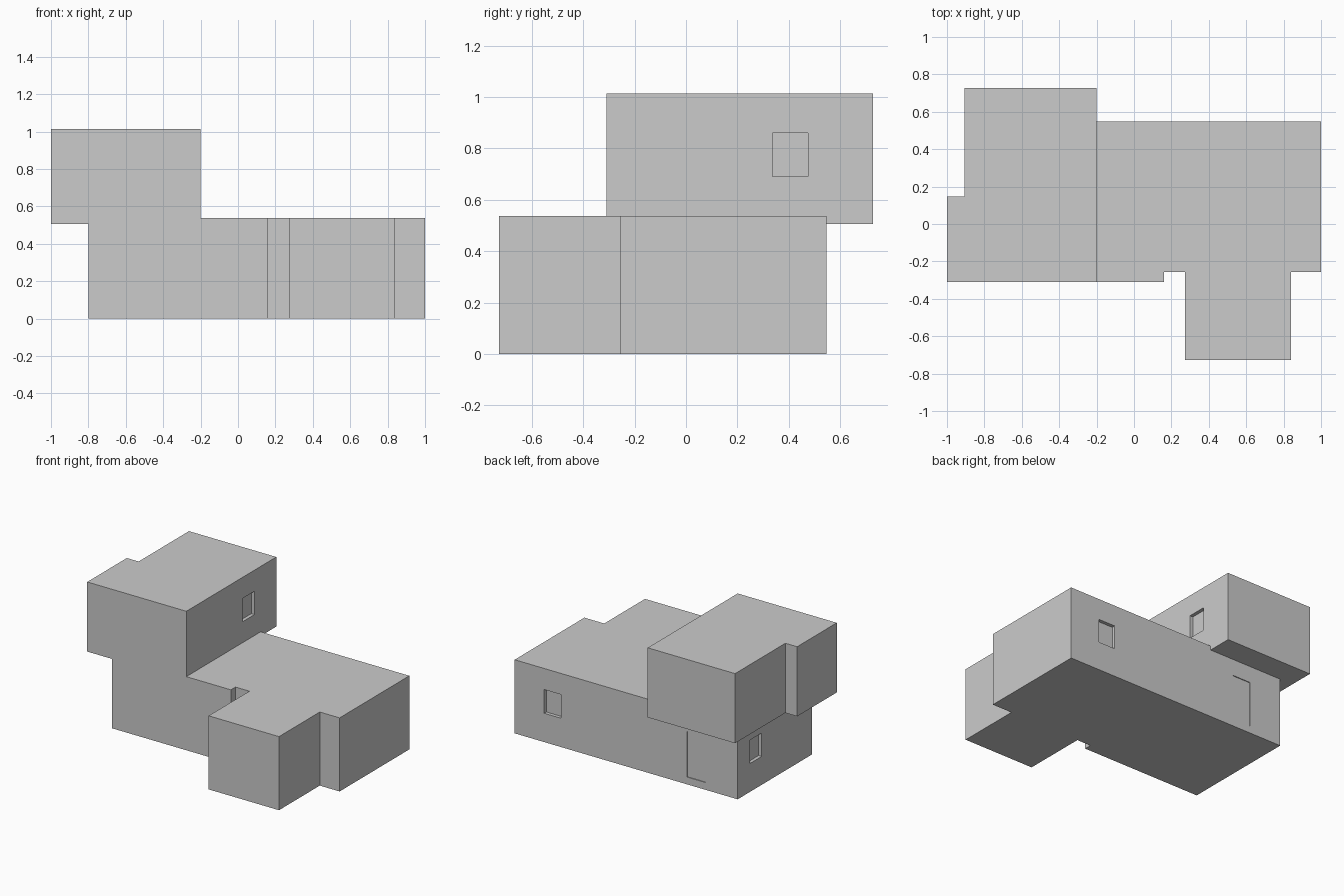
import bpy, bmesh

if "Cube" in bpy.data.objects:
    bpy.data.objects.remove(bpy.data.objects["Cube"])


def prism(name, outline, z0, z1):
    """Extrude a counter-clockwise floor plan from z0 to z1."""
    bm = bmesh.new()
    base = bm.faces.new([bm.verts.new((x, y, z0)) for x, y in outline])
    top = bmesh.ops.extrude_face_region(bm, geom=[base])["geom"]
    bmesh.ops.translate(bm, vec=(0, 0, z1 - z0),
                        verts=[v for v in top if isinstance(v, bmesh.types.BMVert)])
    bmesh.ops.recalc_face_normals(bm, faces=bm.faces)
    mesh = bpy.data.meshes.new(name)
    bm.to_mesh(mesh)
    bm.free()
    ob = bpy.data.objects.new(name, mesh)
    bpy.context.collection.objects.link(ob)
    return ob


def combine(target, other, operation):
    """Apply an exact boolean and remove the helper object."""
    mod = target.modifiers.new(operation, 'BOOLEAN')
    mod.operation, mod.solver, mod.object = operation, 'EXACT', other
    bpy.context.view_layer.objects.active = target
    bpy.ops.object.modifier_apply(modifier=mod.name)
    bpy.data.objects.remove(other)


def recess(target, x, y, z):
    """Cut a box-shaped recess given as x, y and z ranges."""
    plan = [(x[0], y[0]), (x[1], y[0]), (x[1], y[1]), (x[0], y[1])]
    cutter = prism("recess_cutter", plan, *z)
    cutter.hide_render = True
    combine(target, cutter, 'DIFFERENCE')


# Ground floor with the projecting front wing
house = prism("house", [(-0.80, -0.31), (0.16, -0.31), (0.16, -0.257), (0.272, -0.257),
                        (0.272, -0.727), (0.84, -0.727), (0.84, -0.257), (1.0, -0.257),
                        (1.0, 0.547), (-0.80, 0.547)], 0, 0.537)

# Overhanging upper floor with a notched back left corner
upper = prism("upper_floor", [(-1.0, -0.31), (-0.2, -0.31), (-0.2, 0.727),
                              (-0.905, 0.727), (-0.905, 0.147), (-1.0, 0.147)], 0.506, 1.014)
combine(house, upper, 'UNION')

# Windows: upper right wall, ground floor back wall, ground floor left wall
DEPTH = 0.025
recess(house, (-0.2 - DEPTH, -0.1), (0.336, 0.475), (0.69, 0.86))
recess(house, (0.625, 0.762), (0.547 - DEPTH, 0.65), (0.21, 0.383))
recess(house, (-0.9, -0.8 + DEPTH), (0.27, 0.405), (0.207, 0.378))

# Shallow back door recess under the overhang
recess(house, (-0.54, -0.392), (0.541, 0.65), (0.053, 0.385))
